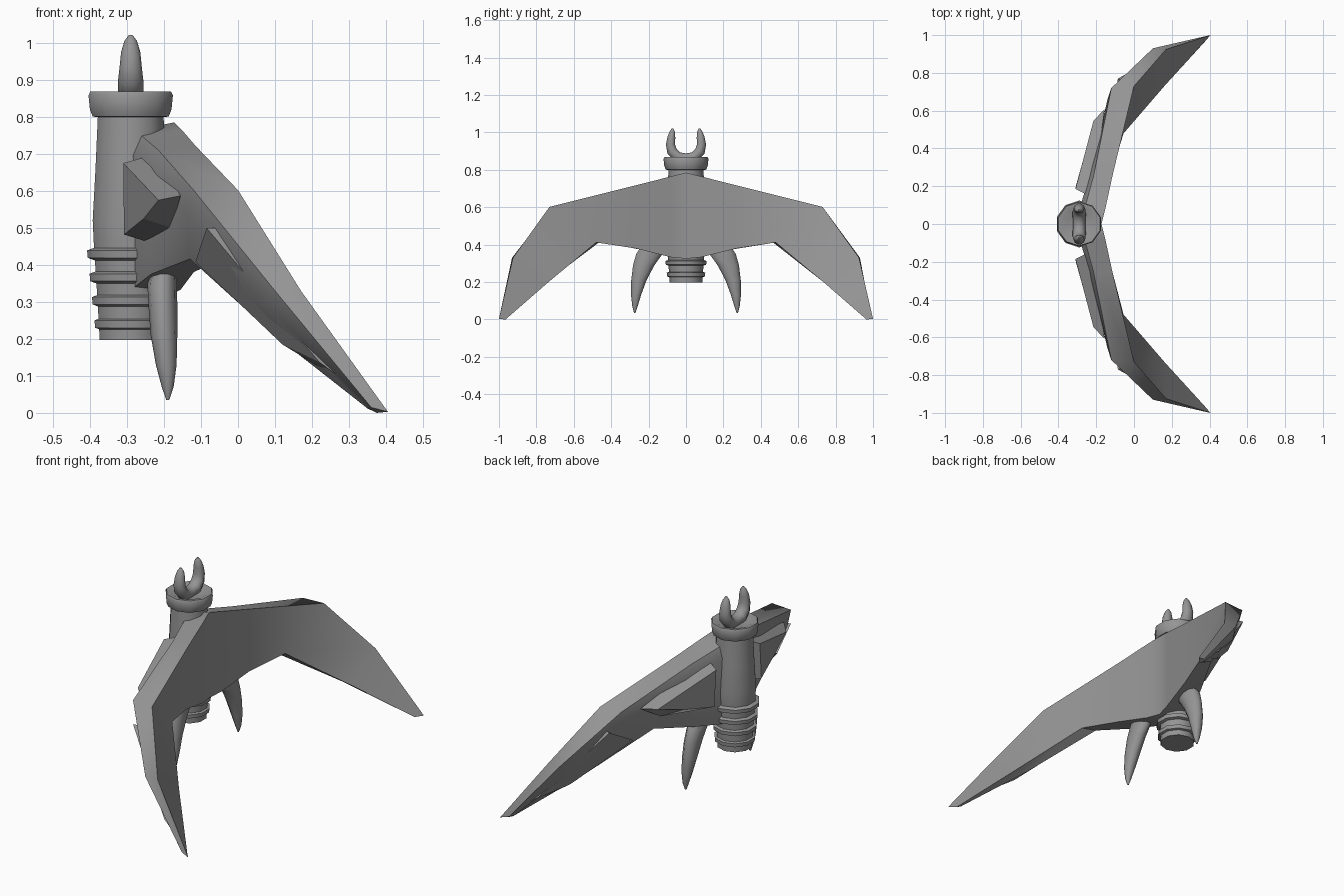
import bpy, bmesh, math

if "Cube" in bpy.data.objects:
    bpy.data.objects.remove(bpy.data.objects["Cube"])

CX = -0.29  # body axis
grey = bpy.data.materials.new("dark_grey")
grey.diffuse_color = (.3, .3, .3, 1)
grey.use_nodes = True
grey.node_tree.nodes["Principled BSDF"].inputs["Base Color"].default_value = grey.diffuse_color


def loft(name, rings, smooth=None):
    """Skin a list of equal-length point rings and cap both ends."""
    bm = bmesh.new()
    vs = [[bm.verts.new(p) for p in r] for r in rings]
    n = len(rings[0])
    for a, b in zip(vs, vs[1:]):
        for i in range(n):
            j = (i + 1) % n
            bm.faces.new((a[i], a[j], b[j], b[i]))
    bm.faces.new(vs[0])
    bm.faces.new(vs[-1])
    bmesh.ops.recalc_face_normals(bm, faces=bm.faces)
    me = bpy.data.meshes.new(name)
    bm.to_mesh(me)
    bm.free()
    me.materials.append(grey)
    ob = bpy.data.objects.new(name, me)
    bpy.context.collection.objects.link(ob)
    if smooth:
        bpy.ops.object.select_all(action='DESELECT')
        ob.select_set(True)
        bpy.context.view_layer.objects.active = ob
        bpy.ops.object.shade_smooth_by_angle(angle=math.radians(smooth))
    return ob


def lathe(name, profile, sides=10):
    rings = [[(CX + r * math.cos(2 * math.pi * (i + .5) / sides),
               r * math.sin(2 * math.pi * (i + .5) / sides), z)
              for i in range(sides)] for r, z in profile]
    return loft(name, rings, 40)


def mirror_y(pts):
    return [(x, -y, z) for x, y, z in pts]


# Tapered central grip
lathe("body", [(.088, .197), (.094, .3), (.105, .46), (.108, .52), (.1, .66), (.093, .81)])

# Four raised bands at the lower end
for k in range(4):
    z, r = .242 + k * .063, .101 + k * .007
    lathe(f"band_{k + 1}", [(r - .02, z - .019), (r, z - .012), (r + .002, z + .008), (r - .02, z + .016)])

# Cupped collar
lathe("collar", [(.085, .798), (.108, .801), (.116, .82), (.12, .858),
                 (.115, .868), (.097, .867), (.06, .85)])

# Forked horns: a tube swept along a U
path = [(0, .862, .032), (.045, .868, .035), (.075, .9, .034), (.083, .935, .03),
        (.078, .975, .026), (.073, 1.005, .017), (.072, 1.021, .005)]
path = [(-y, z, r) for y, z, r in path[:0:-1]] + path
rings = []
for k, (y, z, r) in enumerate(path):
    a, b = path[max(k - 1, 0)], path[min(k + 1, len(path) - 1)]
    t = math.atan2(b[1] - a[1], b[0] - a[0])
    rings.append([(CX + r * math.cos(u), y - r * .85 * math.sin(u) * math.sin(t),
                   z + r * .85 * math.sin(u) * math.cos(t))
                  for u in (2 * math.pi * i / 10 for i in range(10))])
loft("horns", rings, 50)

# Swept wing: sections run front-top, back-top, bevel, back-bottom, front-bottom
half = [
    [(-.115, .25, .722), (-.215, .25, .71), (-.238, .25, .655), (-.235, .25, .375), (-.12, .27, .38)],
    [(0, .73, .602), (-.12, .72, .602), (-.14, .66, .54), (-.13, .46, .416), (-.055, .48, .412)],
    [(.17, .925, .33), (.1, .93, .33), (.07, .87, .29), (.1, .735, .208), (.165, .735, .2)],
    [(.405, 1.0, .003), (.36, .99, .015), (.34, .975, .02), (.35, .967, .012), (.375, .965, .0)],
]
near = [(-.152, .08, .765), (-.262, .08, .75), (-.288, .08, .7), (-.282, .08, .338), (-.155, .08, .333)]
mid = [(-.172, 0, .785), (-.275, 0, .765), (-.295, 0, .71), (-.288, 0, .332), (-.172, 0, .325)]
side = [near] + half
loft("wing", [mirror_y(s) for s in side[::-1]] + [mid] + side, 42)

# Raised plates on the back of each wing, as base outline and top outline
inner = [[(-.22, .14, .7), (-.155, .61, .587), (-.18, .47, .5), (-.22, .18, .455)],
         [(-.31, .185, .675), (-.215, .545, .575), (-.255, .39, .525), (-.308, .2, .482)]]
outer = [[(-.02, .745, .5), (.34, .968, .05), (.22, .86, .125), (-.04, .6, .4)],
         [(-.085, .77, .5), (.22, .94, .137), (.12, .81, .185), (-.115, .61, .408)]]

# Hanging claws: x, y, z, x-radius, y-radius
claw_path = [(-.195, .185, .40, .03, .05), (-.205, .196, .35, .04, .074),
             (-.203, .226, .29, .039, .06), (-.2, .252, .21, .036, .043),
             (-.194, .267, .13, .028, .028), (-.19, .273, .07, .016, .015),
             (-.19, .274, .035, .004, .004)]
claw = [[(x + rx * math.cos(u), y + ry * math.sin(u), z)
         for u in (2 * math.pi * i / 10 for i in range(10))] for x, y, z, rx, ry in claw_path]

for label, rings, angle in (("inner_plate", inner, None), ("outer_plate", outer, None), ("claw", claw, 50)):
    loft(label + "_left", rings, angle)
    loft(label + "_right", [mirror_y(r) for r in rings], angle)
